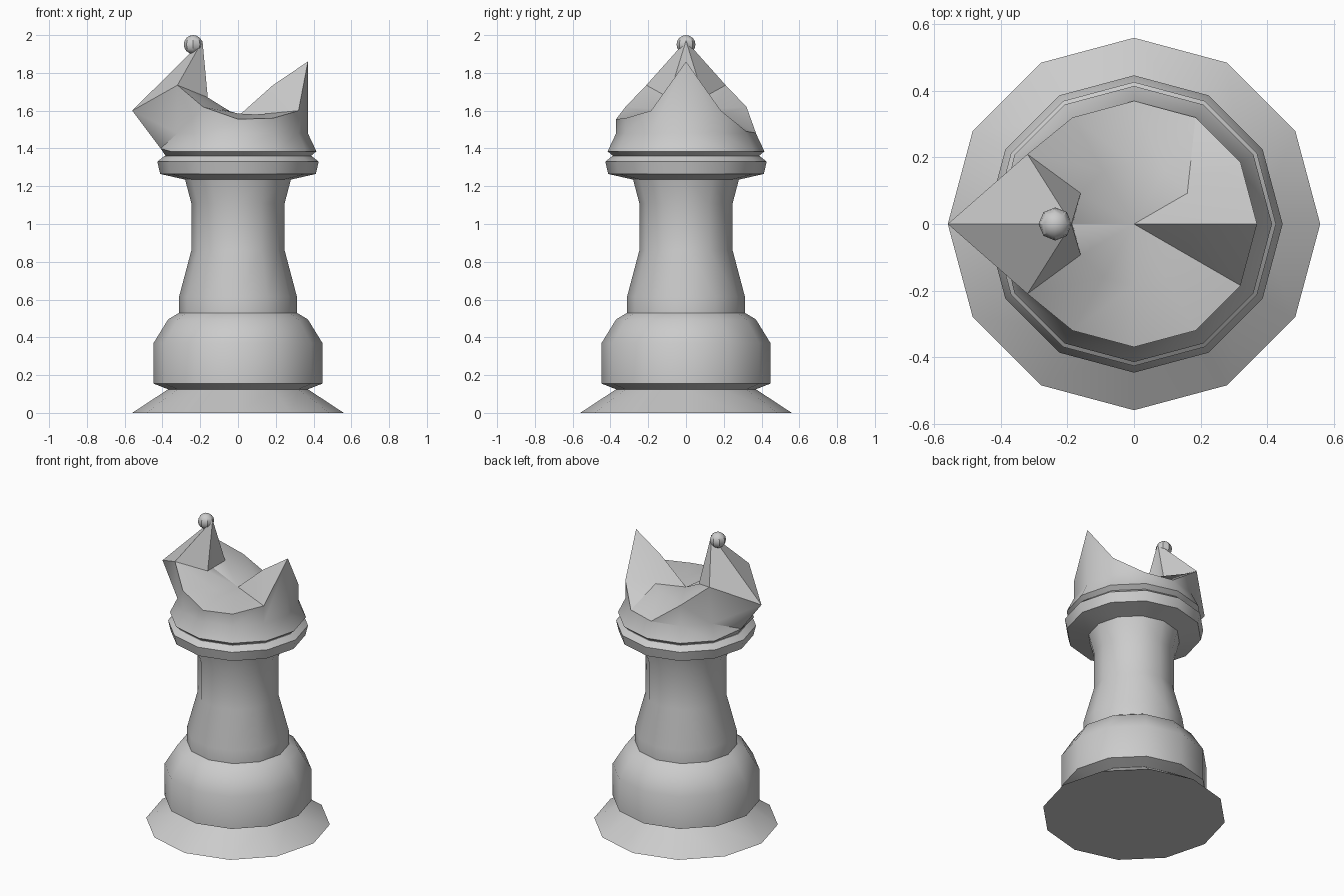
import bpy, bmesh, math
from mathutils import Vector

if "Cube" in bpy.data.objects:
    bpy.data.objects.remove(bpy.data.objects["Cube"])

N = 12


def ring(r, z):
    """Twelve points; z is a number or one height per side."""
    zs = z if isinstance(z, list) else [z] * N
    return [Vector((r * math.cos(2 * math.pi * i / N),
                    r * math.sin(2 * math.pi * i / N), zs[i])) for i in range(N)]


def loft(name, rings, floor_z=None):
    bm = bmesh.new()
    loops = [[bm.verts.new(p) for p in pts] for pts in rings]
    for a, b in zip(loops, loops[1:]):
        for i in range(N):
            j = (i + 1) % N
            # mirror the diagonals across the x axis
            if i < N // 2:
                tris = ((a[i], a[j], b[i]), (a[j], b[j], b[i]))
            else:
                tris = ((a[i], a[j], b[j]), (a[i], b[j], b[i]))
            for t in tris:
                bm.faces.new(t)
    bm.faces.new(loops[0][::-1])
    if floor_z is None:
        bm.faces.new(loops[-1])
    else:
        c = bm.verts.new((0, 0, floor_z))
        for i in range(N):
            bm.faces.new((loops[-1][i], loops[-1][(i + 1) % N], c))
    bmesh.ops.remove_doubles(bm, verts=bm.verts, dist=0.0005)
    bmesh.ops.dissolve_degenerate(bm, dist=0.0005, edges=bm.edges)
    bmesh.ops.recalc_face_normals(bm, faces=bm.faces)
    me = bpy.data.meshes.new(name)
    bm.to_mesh(me)
    bm.free()
    ob = bpy.data.objects.new(name, me)
    bpy.context.collection.objects.link(ob)
    smooth(ob)
    return ob


def smooth(ob):
    bpy.ops.object.select_all(action='DESELECT')
    ob.select_set(True)
    bpy.context.view_layer.objects.active = ob
    bpy.ops.object.shade_smooth_by_angle(angle=math.radians(32))


# turned body: foot, base drum, stem and collar
profile = [(.56, 0), (.37, .125), (.447, .155), (.447, .37), (.37, .495),
           (.312, .53), (.312, .615), (.247, .86), (.247, 1.11), (.28, 1.235),
           (.412, 1.265), (.427, 1.33), (.39, 1.36)]
loft("body", [ring(r, z) for r, z in profile])

# head: open cup with a tooth on +x and a beak on -x
neck = ring(.38, 1.355)
lip = ring(.415, 1.385)
shoulder = ring(.37, 1.48)
rim = ring(.37, [1.86, 1.6, 1.49, 1.482, 1.62, 1.735, 1.97,
                 1.735, 1.62, 1.555, 1.56, 1.6])
inner = ring(.185, [1.735, 1.585, 1.58, 1.585, 1.61, 1.67, 1.65,
                    1.67, 1.61, 1.585, 1.58, 1.585])
lip[6] = Vector((-.41, 0, 1.4))
shoulder[6] = Vector((-.56, 0, 1.6))
rim[6] = Vector((-.188, 0, 1.97))
rim[5].y, rim[7].y = .21, -.21
loft("head", [neck, lip, shoulder, rim, inner], floor_z=1.57)

# small ball on the beak tip
bpy.ops.mesh.primitive_uv_sphere_add(segments=8, ring_count=8, radius=.05,
                                     location=(-.237, 0, 1.95))
ball = bpy.context.object
ball.name = "tip_ball"
smooth(ball)
